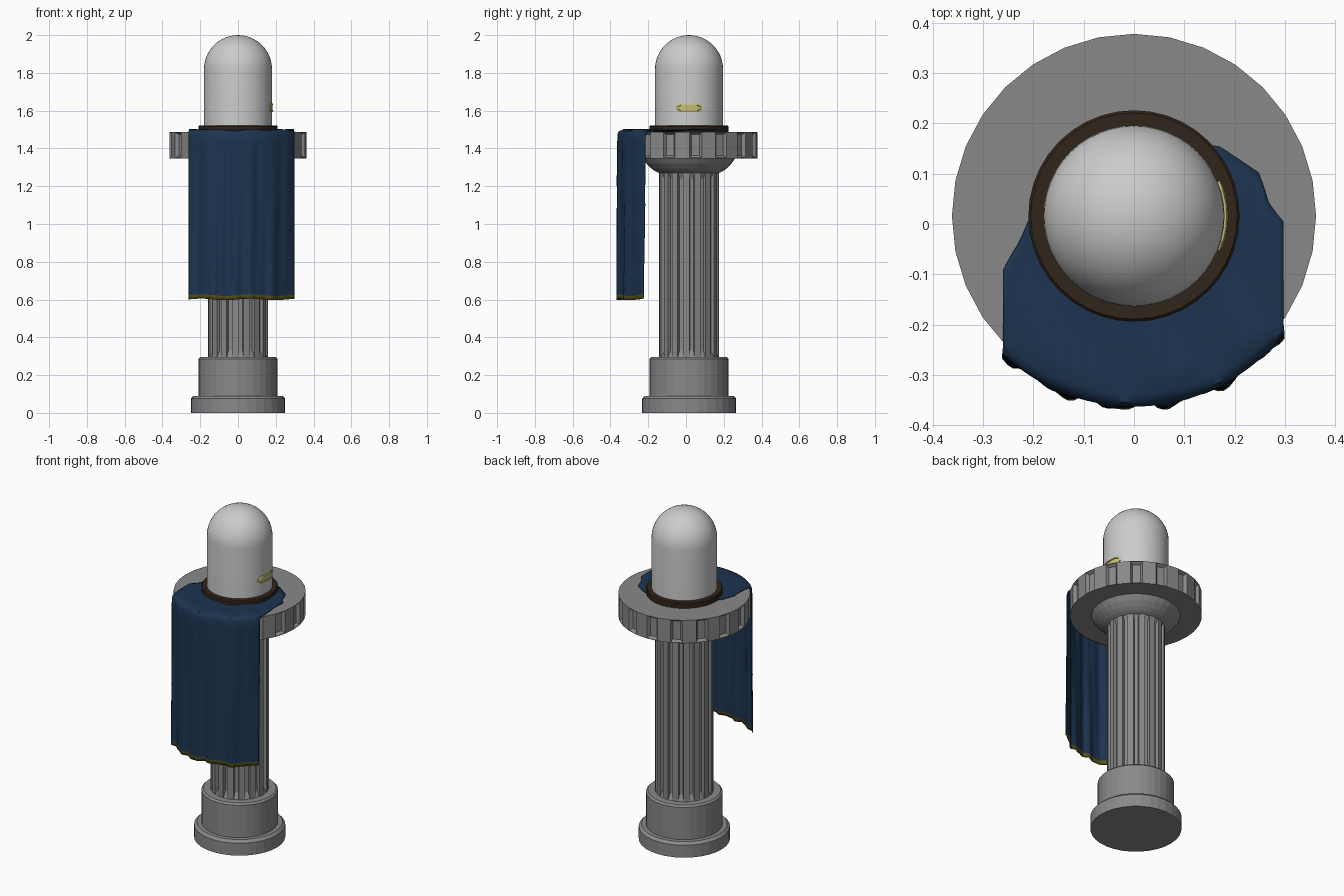
import bpy, bmesh, math, random
from math import sin, cos, pi, sqrt

if "Cube" in bpy.data.objects:
    bpy.data.objects.remove(bpy.data.objects["Cube"])

CY = 0.016   # pillar axis sits slightly behind the origin
N = 32
random.seed(3)

def material(name, rgb):
    m = bpy.data.materials.new(name)
    m.diffuse_color = (*rgb, 1)
    m.use_nodes = True
    m.node_tree.nodes["Principled BSDF"].inputs["Base Color"].default_value = m.diffuse_color
    return m

STONE = material("stone", (0.25, 0.25, 0.25))
BLUE = material("blue_cloth", (0.012, 0.034, 0.08))
GOLD = material("gold_trim", (0.10, 0.09, 0.012))
BROWN = material("brown", (0.03, 0.018, 0.01))
YELLOW = material("yellow", (0.55, 0.52, 0.18))

def finish(bm, name, mats=(), smooth=None):
    bmesh.ops.recalc_face_normals(bm, faces=bm.faces)
    me = bpy.data.meshes.new(name)
    bm.to_mesh(me)
    bm.free()
    ob = bpy.data.objects.new(name, me)
    bpy.context.collection.objects.link(ob)
    for m in mats:
        me.materials.append(m)
    if smooth:
        bpy.ops.object.select_all(action='DESELECT')
        ob.select_set(True)
        bpy.context.view_layer.objects.active = ob
        bpy.ops.object.shade_smooth_by_angle(angle=math.radians(smooth))
    return ob

def lathe(profile, n=N, closed=False):
    """Revolve (radius, z) points; open profiles are capped. Returns bm and side faces per band."""
    bm = bmesh.new()
    rings = []
    for r, z in profile:
        if r == 0:
            rings.append([bm.verts.new((0, CY, z))] * n)
        else:
            rings.append([bm.verts.new((r * cos(2 * pi * k / n), CY + r * sin(2 * pi * k / n), z))
                          for k in range(n)])
    bands = []
    for a, b in zip(rings, rings[1:] + ([rings[0]] if closed else [])):
        band = []
        for k in range(n):
            j = (k + 1) % n
            vs = list(dict.fromkeys([a[k], a[j], b[j], b[k]]))
            band.append(bm.faces.new(vs))
        bands.append(band)
    if not closed:
        for ring in (rings[0], rings[-1]):
            if ring[0] is not ring[1]:
                bm.faces.new(ring)
    return bm, bands

def recess(bm, faces, border, slope, depth, zscale=1.0):
    """Sink a sloped panel into each face."""
    bmesh.ops.recalc_face_normals(bm, faces=bm.faces)
    bmesh.ops.inset_individual(bm, faces=faces, thickness=border)
    bmesh.ops.inset_individual(bm, faces=faces, thickness=slope, depth=-depth)
    for f in faces:
        zc = f.calc_center_median().z
        for v in f.verts:
            v.co.z = zc + (v.co.z - zc) * zscale

# Stepped base
bm, _ = lathe([(0.25, 0), (0.25, 0.075), (0.235, 0.09), (0.21, 0.09), (0.21, 0.285), (0.2, 0.295)])
finish(bm, "base", [STONE])

# Fluted shaft
bm, bands = lathe([(0.16, 0.29), (0.16, 1.28)])
recess(bm, bands[0][::2], 0.002, 0.006, 0.018, 0.93)
finish(bm, "shaft", [STONE])

# Flared capital
bm, _ = lathe([(0.16, 1.27), (0.18, 1.28), (0.2, 1.295), (0.225, 1.32), (0.247, 1.352)])
finish(bm, "capital", [STONE])

# Ring with sunken panels on every other side
bm, bands = lathe([(0.362, 1.348), (0.362, 1.487)])
recess(bm, bands[0][::2], 0.004, 0.016, 0.018)
finish(bm, "panelled_ring", [STONE])

# Dome and collar
arc = [(0.18 * cos(a * pi / 24), 1.82 + 0.18 * sin(a * pi / 24)) for a in range(12)]
bm, _ = lathe([(0.18, 1.485)] + arc + [(0, 2.0)], 48)
finish(bm, "dome", smooth=40)
bm, _ = lathe([(0.178, 1.488), (0.21, 1.488), (0.21, 1.515), (0.205, 1.521), (0.178, 1.521)], 40, True)
finish(bm, "collar", [BROWN])

# Curved badge on the right of the dome: outer rim, bevel, sunken centre
bm = bmesh.new()
US = [-0.07, -0.05, -0.025, 0, 0.025, 0.05, 0.07]

def badge_row(scale, r, sign):
    out = []
    for u in US:
        h = (0.009 if abs(u) > 0.06 else 0.023) * scale
        a = u * (0.86 if scale < 0.8 else 1) / 0.18
        out.append(bm.verts.new((r * cos(a), CY + r * sin(a), 1.615 + sign * h)))
    return out

loops = []
for scale, r in ((1, 0.177), (1, 0.184), (0.65, 0.187), (0.6, 0.182)):
    loops.append((badge_row(scale, r, 1), badge_row(scale, r, -1)))
for (t0, b0), (t1, b1) in zip(loops, loops[1:]):
    c0, c1 = t0 + b0[::-1], t1 + b1[::-1]
    for i in range(len(c0)):
        j = (i + 1) % len(c0)
        bm.faces.new((c0[i], c0[j], c1[j], c1[i]))
t, b = loops[-1]
for i in range(len(US) - 1):
    bm.faces.new((t[i], t[i + 1], b[i + 1], b[i]))
finish(bm, "badge", [YELLOW])

# Cloth: lies on the ring, bends over its front edge and hangs down to a gold hem
BACK = [(-0.26, -0.09), (-0.225, -0.03), (-0.2, 0.03), (-0.1, 0.1), (0.1, 0.16), (0.17, 0.155),
        (0.25, 0.1), (0.268, 0.04), (0.297, 0.005)]

def back_y(x):
    for (x0, y0), (x1, y1) in zip(BACK, BACK[1:]):
        if x <= x1:
            return y0 + (y1 - y0) * (x - x0) / (x1 - x0)
    return BACK[-1][1]

bm = bmesh.new()
COLS, TOP, DROP = 56, 10, 18
grid = []
for i in range(COLS + 1):
    x = -0.26 + 0.557 * i / COLS
    edge = CY - sqrt(0.376 ** 2 - x * x)
    yb = back_y(x)
    col = []
    for k in range(TOP + 1):
        y = yb + (edge + 0.022 - yb) * k / TOP
        col.append((x, y, 1.495 + 0.004 * sin(31 * x + 22 * y) + random.uniform(-0.001, 0.001)))
    col.append((x, edge + 0.007, 1.490))
    col.append((x, edge, 1.474))
    hem = 0.601 + 0.004 * sin(24 * x)
    for k in range(1, DROP + 1):
        z = 1.474 + (hem + 0.022 - 1.474) * k / DROP
        w = 0.003 + 0.005 * k / DROP
        fold = w * (sin(58 * x + 0.8 * z) + 0.5 * sin(103 * x - 2 * z)) + random.uniform(-0.001, 0.001)
        col.append((x, edge + fold, z))
    col.append((x, col[-1][1] - 0.002, hem))
    grid.append([bm.verts.new(p) for p in col])
for a, b in zip(grid, grid[1:]):
    for k in range(len(a) - 1):
        f = bm.faces.new((a[k], a[k + 1], b[k + 1], b[k]))
        f.material_index = 1 if k == len(a) - 2 else 0
cloth = finish(bm, "draped_cloth", [BLUE, GOLD], smooth=60)
mod = cloth.modifiers.new("thickness", 'SOLIDIFY')
mod.thickness = 0.006
mod.offset = 0
